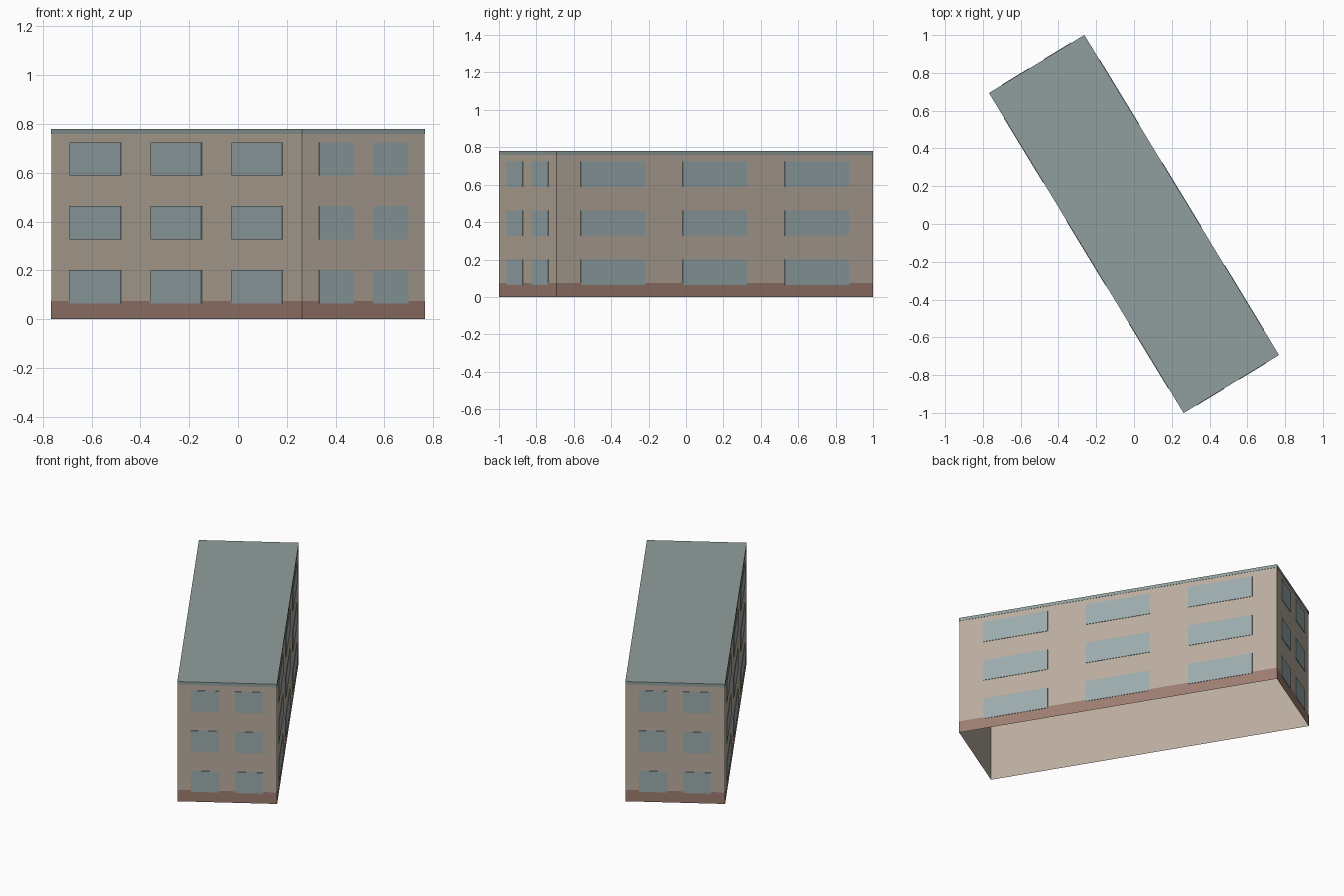
import bpy
import bmesh
from math import radians
from mathutils import Matrix, Vector

cube = bpy.data.objects.get("Cube")
if cube:
    bpy.data.objects.remove(cube, do_unlink=True)

LENGTH, WIDTH, HEIGHT = 1.98, 0.588, 0.78
ROOF_Z, BASE_Z = 0.76, 0.075
TURN = Matrix.Rotation(radians(31.3), 4, 'Z')


def material(name, rgb):
    """Flat material from 0-255 display values."""
    lin = [((c / 255 + 0.055) / 1.055) ** 2.4 for c in rgb]
    mat = bpy.data.materials.new(name)
    mat.use_nodes = True
    mat.diffuse_color = (*lin, 1)
    bsdf = mat.node_tree.nodes["Principled BSDF"]
    bsdf.inputs["Base Color"].default_value = (*lin, 1)
    bsdf.inputs["Roughness"].default_value = 0.9
    return mat


wall_mat = material("beige wall", (185, 173, 158))
base_mat = material("brick red base", (158, 125, 113))
glass_mat = material("blue grey glass", (156, 171, 174))
roof_mat = material("grey green roof", (144, 159, 157))


def box(name, size, centre, mat, open_ends=()):
    """Box in building axes, turned into place; faces along open_ends are removed."""
    bm = bmesh.new()
    bmesh.ops.create_cube(bm, size=1)
    bm.normal_update()
    gone = [f for f in bm.faces if any(f.normal.dot(Vector(d)) > 0.9 for d in open_ends)]
    bmesh.ops.delete(bm, geom=gone, context='FACES')
    bm.transform(TURN @ Matrix.Translation(centre) @ Matrix.Diagonal((*size, 1)))
    mesh = bpy.data.meshes.new(name)
    bm.to_mesh(mesh)
    bm.free()
    mesh.materials.append(mat)
    obj = bpy.data.objects.new(name, mesh)
    bpy.context.collection.objects.link(obj)
    return obj


UP, DOWN = (0, 0, 1), (0, 0, -1)

# Hollow wall shell, open below, with a thin painted base band and a roof slab
box("walls", (WIDTH, LENGTH, ROOF_Z), (0, 0, ROOF_Z / 2), wall_mat, [UP, DOWN])
box("base_band", (WIDTH + 0.003, LENGTH + 0.003, BASE_Z), (0, 0, BASE_Z / 2),
    base_mat, [UP, DOWN])
box("roof", (WIDTH + 0.003, LENGTH + 0.003, HEIGHT - ROOF_Z),
    (0, 0, (HEIGHT + ROOF_Z) / 2), roof_mat)

# Windows: three floors, three wide ones per long side, two per end
PLATE, TALL = 0.003, 0.136
for floor in range(3):
    z = 0.133 + floor * 0.262
    for side, label in ((1, "left"), (-1, "right")):
        for col in (-1, 0, 1):
            box(f"long_window_{label}", (PLATE, 0.4, TALL),
                (side * (WIDTH / 2 + 0.0025), col * 0.638, z), glass_mat)
    for side, label in ((1, "back"), (-1, "front")):
        for col in (-1, 1):
            box(f"end_window_{label}", (0.166, PLATE, TALL),
                (col * 0.13, side * (LENGTH / 2 + 0.0025), z), glass_mat)
